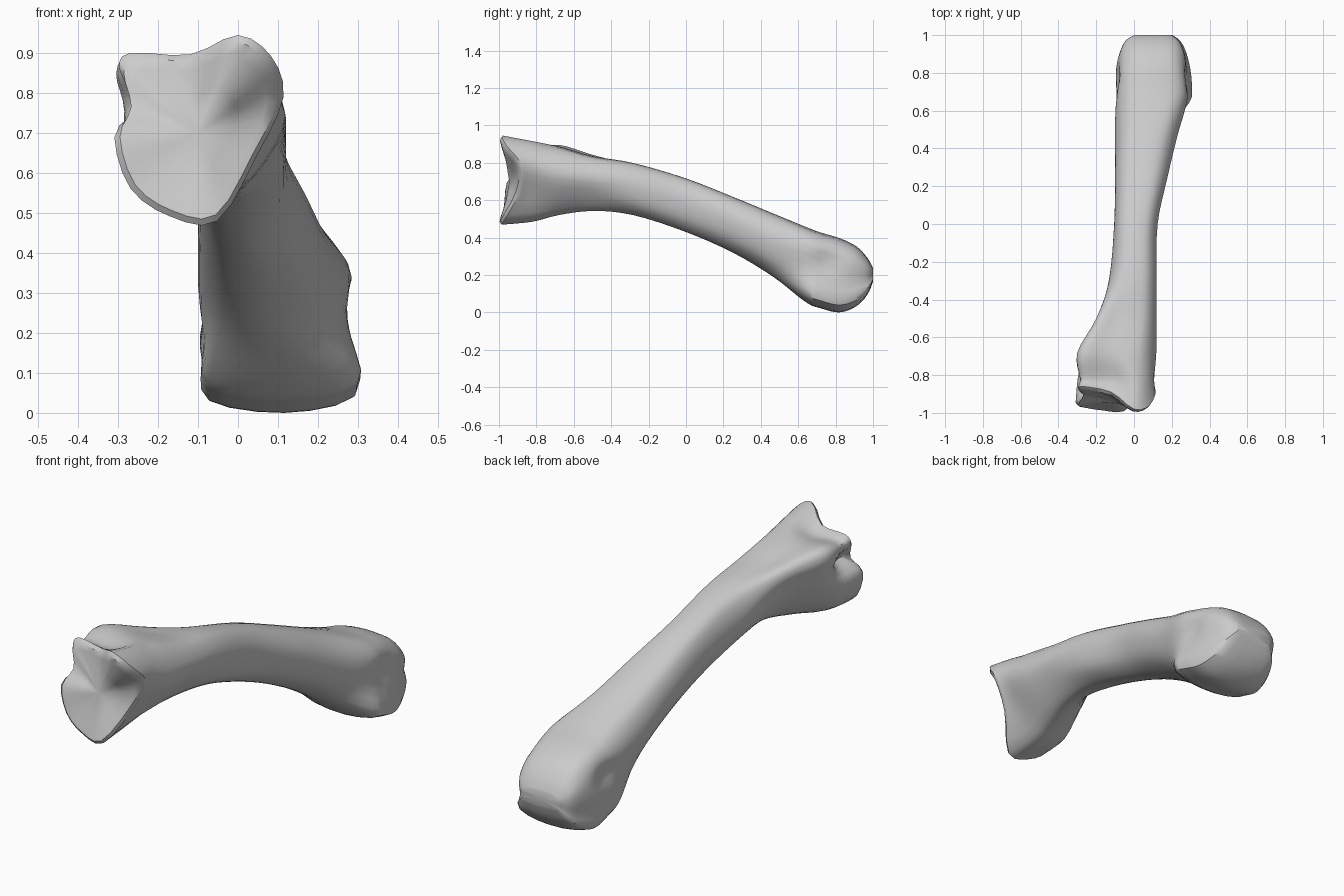
import bpy, bmesh, math
from mathutils import Vector

if "Cube" in bpy.data.objects:
    bpy.data.objects.remove(bpy.data.objects["Cube"])

# Cross-sections in a unit box (-1..1), clockwise from the left side as seen from the front
BASE = [(-.86, .25), (-.95, .63), (-.81, .81), (-.12, .79), (.44, 1), (.83, .77),
        (.97, .33), (.66, -.3), (.2, -1), (-.35, -.95), (-.81, -.65), (-1, -.1)]
NECK = [(-.93, .4), (-1, .75), (-.85, 1), (-.3, .95), (.2, .95), (.7, .82),
        (1, .2), (.75, -.45), (.3, -1), (-.1, -1), (-.5, -.65), (-.8, -.1)]
SHAFT = [(-1, 0), (-.93, .45), (-.7, .82), (-.3, .97), (.2, 1), (.68, .85),
         (1, .3), (.85, -.5), (.35, -.92), (-.15, -1), (-.6, -.85), (-.9, -.45)]
HEAD = [(-1, .1), (-.95, .55), (-.7, .9), (-.3, 1), (.2, 1), (.68, .9),
        (.97, .5), (.94, -.2), (.98, -.8), (.1, -1), (-.85, -.85), (-.93, -.4)]
# Depth of the uneven joint face at the near end, one per BASE point
RIM_Y = [-.89, -.87, -.86, -.89, -.98, -.96, -.88, -.89, -.98, -.975, -.96, -.945]

# Stations along the bone: y, x range, z range, section
STATIONS = [
    (-.82, -.3, .113, .495, .915, BASE),
    (-.68, -.3, .118, .53, .895, NECK),
    (-.5, -.2, .12, .55, .842, NECK),
    (-.28, -.13, .12, .52, .797, SHAFT),
    (0, -.105, .125, .43, .715, SHAFT),
    (.25, -.1, .178, .32, .617, SHAFT),
    (.46, -.1, .228, .195, .53, SHAFT),
    (.64, -.1, .285, .055, .455, HEAD),
    (.72, -.105, .3, .022, .425, HEAD),
    (.82, -.1, .292, 0, .395, HEAD),
    (.91, -.075, .27, .032, .352, HEAD),
    (.97, -.045, .24, .095, .29, HEAD),
    (1.0, .0, .2, .165, .235, HEAD),
]


def section(x0, x1, z0, z1, prof, ys):
    return [Vector(((x0 + x1) / 2 + u * (x1 - x0) / 2, y, (z0 + z1) / 2 + v * (z1 - z0) / 2))
            for (u, v), y in zip(prof, ys)]


def spline(a, b, c, d, t):
    return b + .5 * t * (c - a + t * (2 * a - 5 * b + 4 * c - d + t * (3 * (b - c) + d - a)))


def smooth_ring(ring, n=3):
    k = len(ring)
    return [spline(ring[i - 1], ring[i], ring[(i + 1) % k], ring[(i + 2) % k], j / n)
            for i in range(k) for j in range(n)]


# Key rings, then in-between rings
keys = [section(-.31, .12, .48, .945, BASE, RIM_Y)]
for y, x0, x1, z0, z1, prof in STATIONS:
    keys.append(section(x0, x1, z0, z1, prof, [y] * 12))
keys = [smooth_ring(r) for r in keys]
rings = []
last = len(keys) - 1
for i in range(last):
    a, b, c, d = keys[max(i - 1, 0)], keys[i], keys[i + 1], keys[min(i + 2, last)]
    for j in range(4):
        rings.append([spline(*p, j / 4) for p in zip(a, b, c, d)])
rings.append(keys[-1])

# Ligament pits on both sides of the far head, and a groove by the near joint
for ring in rings:
    for p in ring:
        pit = math.exp(-((p.y - .75) / .09) ** 2 - ((p.z - .27) / .06) ** 2)
        if p.y > .5:
            p.x += .035 * pit * (1 if p.x < .1 else -1)
        elif p.x < -.15:
            p.x += .05 * math.exp(-((p.y + .86) / .07) ** 2 - ((p.z - .77) / .05) ** 2)

# Inset rings of the concave joint face, with a rounded upper lip
centre = Vector((-.1, -.945, .7))
for s, push in ((.93, .014), (.8, .012), (.45, .0)):
    inner = []
    for p in keys[0]:
        q = centre.lerp(p, s)
        q.y -= push
        inner.append(q)
    rings.insert(0, inner)

bm = bmesh.new()
loops = [[bm.verts.new(p) for p in r] for r in rings]
n = len(loops[0])
for a, b in zip(loops, loops[1:]):
    for i in range(n):
        bm.faces.new((a[i], a[(i + 1) % n], b[(i + 1) % n], b[i]))
for loop, tip in ((loops[0], centre), (loops[-1], Vector((.1, 1.0, .2)))):
    v = bm.verts.new(tip)
    for i in range(n):
        bm.faces.new((loop[i], loop[(i + 1) % n], v))
bmesh.ops.recalc_face_normals(bm, faces=bm.faces[:])
mesh = bpy.data.meshes.new("long_bone")
bm.to_mesh(mesh)
bm.free()
bone = bpy.data.objects.new("long_bone", mesh)
bpy.context.collection.objects.link(bone)
bpy.context.view_layer.objects.active = bone
bone.select_set(True)
bpy.ops.object.shade_smooth_by_angle(angle=math.radians(40))
